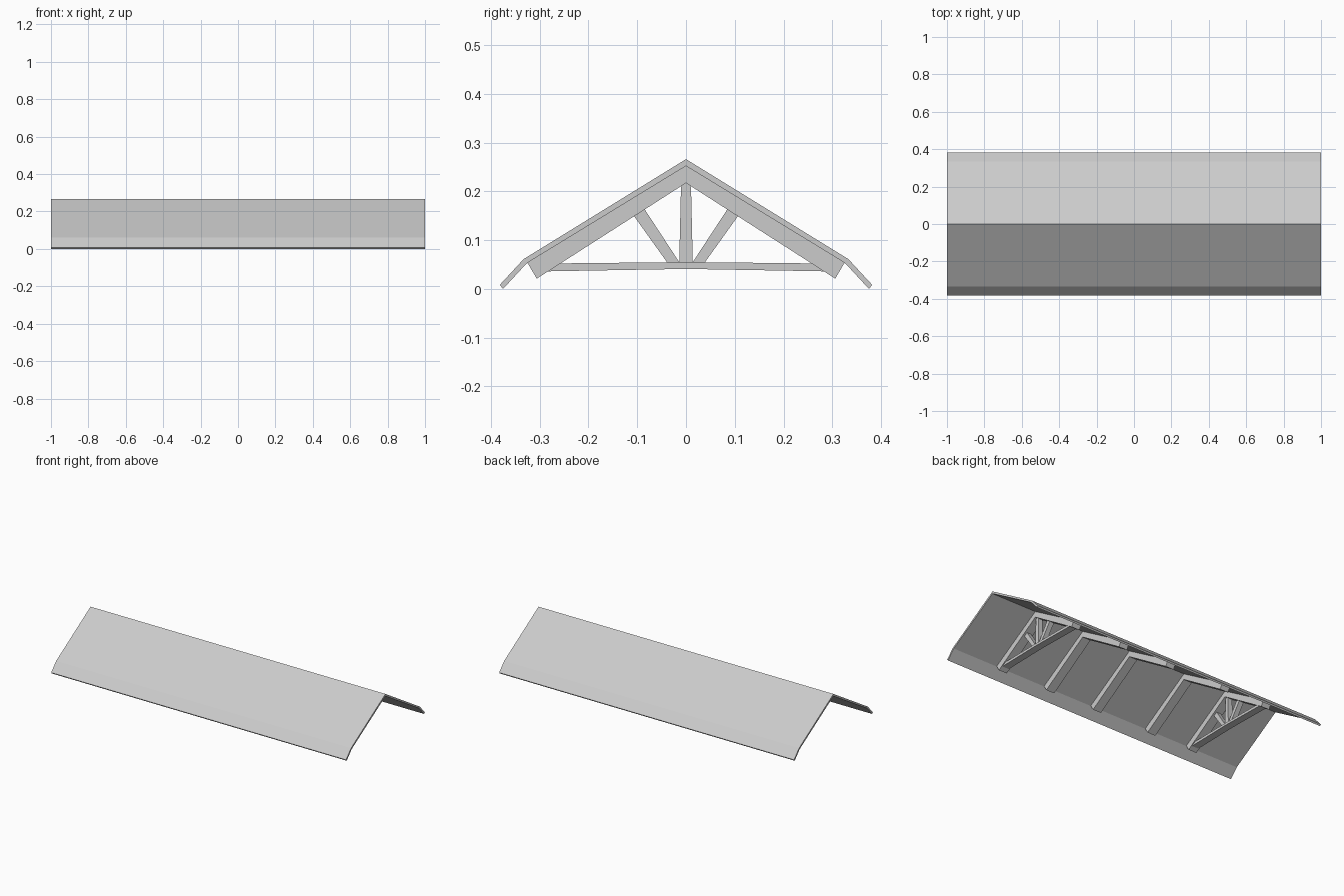
import bpy, bmesh

if "Cube" in bpy.data.objects:
    bpy.data.objects.remove(bpy.data.objects["Cube"])


def prism(name, profile, x, width):
    """Extrude a closed (y, z) profile along x, centred on x."""
    bm = bmesh.new()
    face = bm.faces.new([bm.verts.new((x - width / 2, y, z)) for y, z in profile])
    ext = bmesh.ops.extrude_face_region(bm, geom=[face])
    moved = [v for v in ext["geom"] if isinstance(v, bmesh.types.BMVert)]
    bmesh.ops.translate(bm, verts=moved, vec=(width, 0, 0))
    bmesh.ops.recalc_face_normals(bm, faces=bm.faces)
    mesh = bpy.data.meshes.new(name)
    bm.to_mesh(mesh)
    bm.free()
    obj = bpy.data.objects.new(name, mesh)
    bpy.context.collection.objects.link(obj)
    return obj


def symmetric(half):
    """Mirror an open half profile across y = 0 (skipping points on the axis)."""
    return half + [(-y, z) for y, z in reversed(half) if y > 0]


# Roof sheet: ridge, slope, flared eaves
outer = [(0, 0.266), (0.333, 0.061), (0.382, 0.008)]
inner = [(0.375, 0.0), (0.326, 0.053), (0, 0.252)]
prism("roof_sheet", symmetric(outer + inner), 0, 2.0)

# Rafter pairs
rafter = symmetric([(0, 0.254), (0.326, 0.055), (0.306, 0.021), (0, 0.217)])
rafter_x = [-0.67, -0.38, 0.005, 0.335, 0.67]
for i, x in enumerate(rafter_x):
    prism(f"rafter_pair_{i + 1}", rafter, x, 0.055)

# End trusses: tie beam, king post and two struts
tie = symmetric([(0, 0.055), (0.284, 0.052), (0.284, 0.036), (0, 0.041)])
post = symmetric([(0.010, 0.222), (0.014, 0.05)])
strut = [(0.012, 0.052), (0.037, 0.052), (0.110, 0.154), (0.088, 0.168)]
for tag, x in (("left", rafter_x[0]), ("right", rafter_x[-1])):
    prism(f"tie_beam_{tag}", tie, x, 0.045)
    prism(f"king_post_{tag}", post, x, 0.03)
    for side, s in (("front", -1), ("back", 1)):
        prism(f"strut_{tag}_{side}", [(s * y, z) for y, z in strut], x, 0.03)
